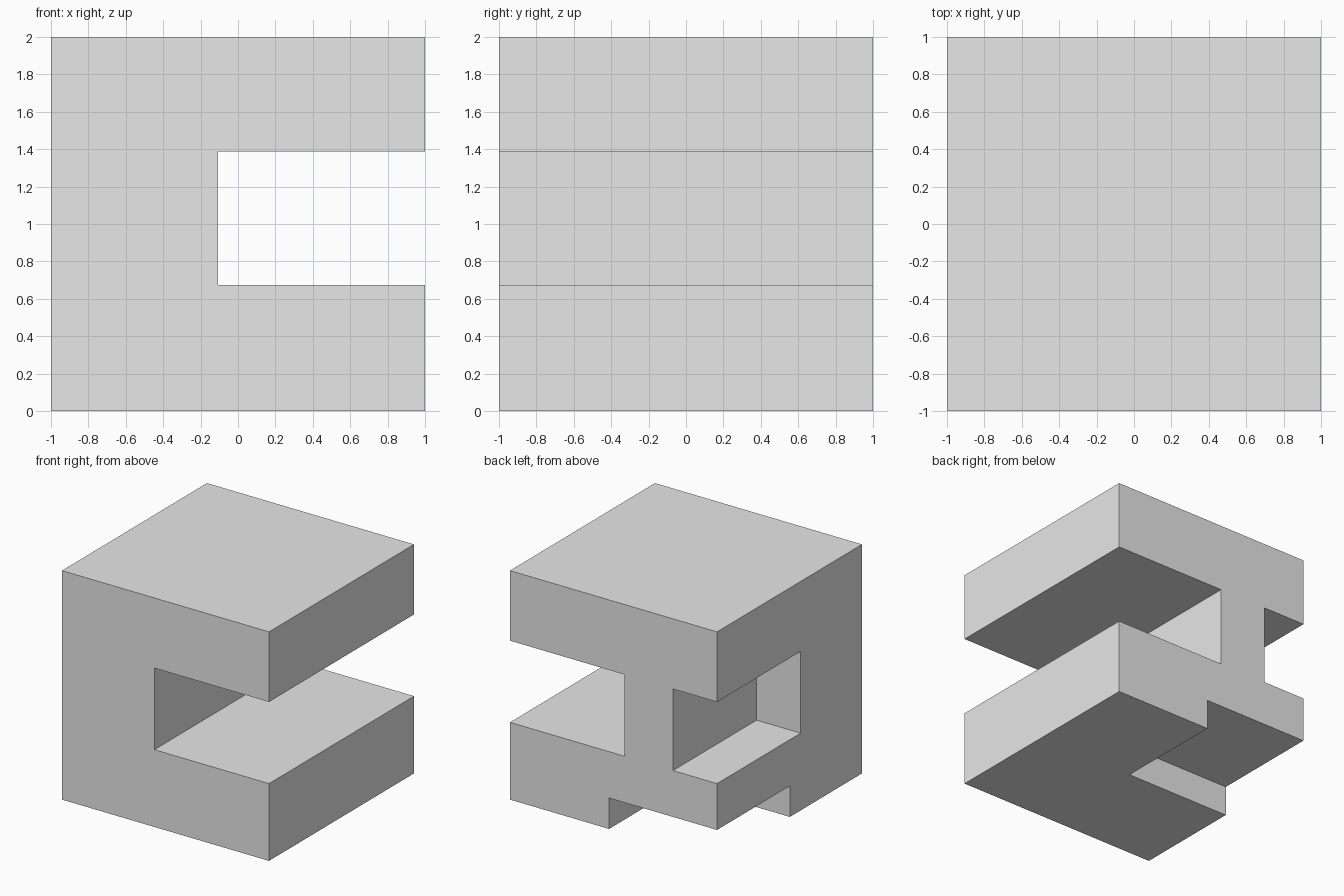
import bpy
import bmesh

cube = bpy.data.objects.get("Cube")
if cube:
    bpy.data.objects.remove(cube, do_unlink=True)

# Single plain grey
grey = bpy.data.materials.new("light_grey")
grey.use_nodes = True
colour = (0.8, 0.8, 0.8, 1)
grey.diffuse_color = colour
for node in grey.node_tree.nodes:
    if node.type == 'BSDF_PRINCIPLED':
        node.inputs["Base Color"].default_value = colour


def prism(name, outline, bottom, top):
    """Extrude a floor-plan outline from bottom to top."""
    bm = bmesh.new()
    floor = bm.faces.new([bm.verts.new((x, y, bottom)) for x, y in outline])
    result = bmesh.ops.extrude_face_region(bm, geom=[floor], use_keep_orig=True)
    raised = [v for v in result["geom"] if isinstance(v, bmesh.types.BMVert)]
    bmesh.ops.translate(bm, verts=raised, vec=(0, 0, top - bottom))
    bmesh.ops.recalc_face_normals(bm, faces=bm.faces)
    mesh = bpy.data.meshes.new(name)
    bm.to_mesh(mesh)
    bm.free()
    mesh.materials.append(grey)
    obj = bpy.data.objects.new(name, mesh)
    bpy.context.collection.objects.link(obj)
    return obj


square = [(-1, -1), (1, -1), (1, 1), (-1, 1)]

# Foot: square plan with the back corner cut away
foot_plan = [(-1, -1), (1, -1), (1, 1), (0.043, 1), (0.043, -0.005), (-1, -0.005)]

# Column: wide at the front, narrow towards the back
column_plan = [(-1, -1), (-0.107, -1), (-0.107, 1),
               (-0.575, 1), (-0.575, -0.153), (-1, -0.153)]

FOOT_TOP, BASE_TOP, ROOF_BOTTOM = 0.27, 0.675, 1.388

prism("foot", foot_plan, 0, FOOT_TOP)
prism("base_slab", square, FOOT_TOP, BASE_TOP)
prism("column", column_plan, BASE_TOP, ROOF_BOTTOM)
prism("roof_slab", square, ROOF_BOTTOM, 2)
